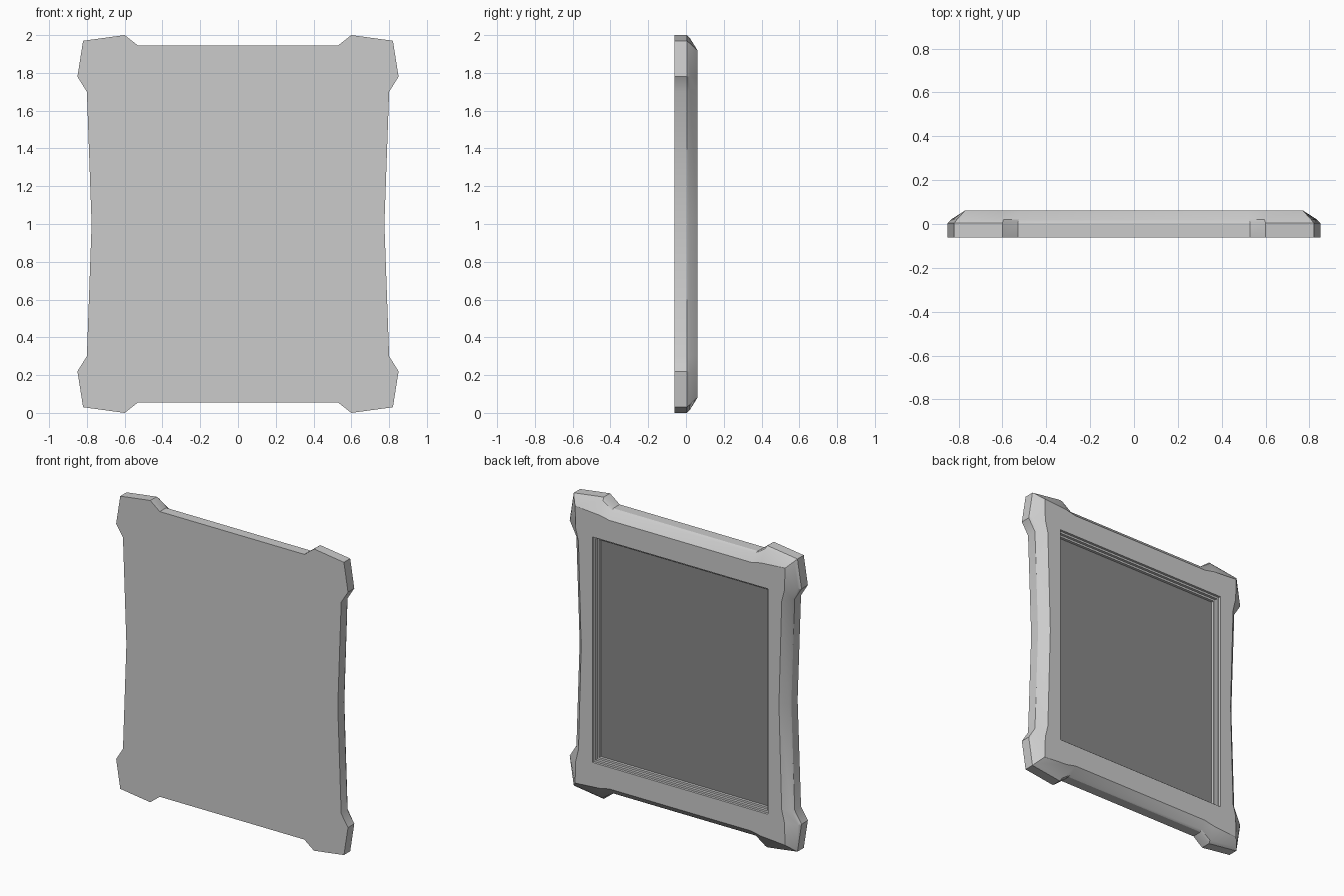
import bpy, bmesh, math

if "Cube" in bpy.data.objects:
    bpy.data.objects.remove(bpy.data.objects["Cube"])

CZ = 1.0  # height of the frame centre


def ring(quarter, side_mid):
    """Mirror five upper-right points and one side midpoint into a closed loop (x, z about centre)."""
    q = [(x, z - CZ) for x, z in quarter]
    right = q + [(side_mid, 0)] + [(x, -z) for x, z in reversed(q)]
    return right + [(-x, z) for x, z in reversed(right)]


def inner(w, h):
    """Rectangle loop with the same point count as the outline."""
    return ring([(w - .14, CZ + h), (w - .07, CZ + h), (w, CZ + h),
                 (w, CZ + h - .07), (w, CZ + h - .15)], w)


def finish(name, bm):
    bmesh.ops.recalc_face_normals(bm, faces=bm.faces)
    me = bpy.data.meshes.new(name)
    bm.to_mesh(me)
    bm.free()
    ob = bpy.data.objects.new(name, me)
    bpy.context.collection.objects.link(ob)
    bpy.ops.object.select_all(action='DESELECT')
    ob.select_set(True)
    bpy.context.view_layer.objects.active = ob
    bpy.ops.object.shade_smooth_by_angle(angle=math.radians(30))
    return ob


outline = ring([(.53, 1.945), (.60, 2.0), (.82, 1.97), (.85, 1.78), (.80, 1.70)], .775)
shoulder = ring([(.525, 1.935), (.595, 1.985), (.808, 1.957), (.835, 1.783), (.79, 1.705)], .766)
crown = ring([(.52, 1.89), (.59, 1.905), (.77, 1.918), (.765, 1.77), (.745, 1.69)], .725)

# Cross-section of the frame, from the flat face round to the stepped opening
W, H = .643, .747
sections = [(outline, -.062), (outline, .004), (shoulder, .02), (crown, .062), (inner(W, H), .062)]
for step, y_hi, y_lo in [(.0, .062, .046), (.013, .046, .028), (.026, .028, .010)]:
    if step:
        sections.append((inner(W - step, H - step), y_hi))
    sections.append((inner(W - step, H - step), y_lo))

# Frame with corner blocks
bm = bmesh.new()
loops = [[bm.verts.new((x, y, z + CZ)) for x, z in pts] for pts, y in sections]
for a, b in zip(loops, loops[1:]):
    n = len(a)
    for i in range(n):
        bm.faces.new((a[i], a[(i + 1) % n], b[(i + 1) % n], b[i]))
bm.faces.new(loops[0])
finish("frame", bm)

# Picture panel set into the opening
bm = bmesh.new()
bmesh.ops.create_cube(bm, size=1)
for v in bm.verts:
    v.co = (v.co.x * 2 * (W - .025), v.co.y * .02, v.co.z * 2 * (H - .025) + CZ)
panel = finish("picture_panel", bm)
mat = bpy.data.materials.new("dark_panel")
mat.diffuse_color = (.25, .25, .25, 1)
mat.use_nodes = True
mat.node_tree.nodes["Principled BSDF"].inputs["Base Color"].default_value = mat.diffuse_color
panel.data.materials.append(mat)
